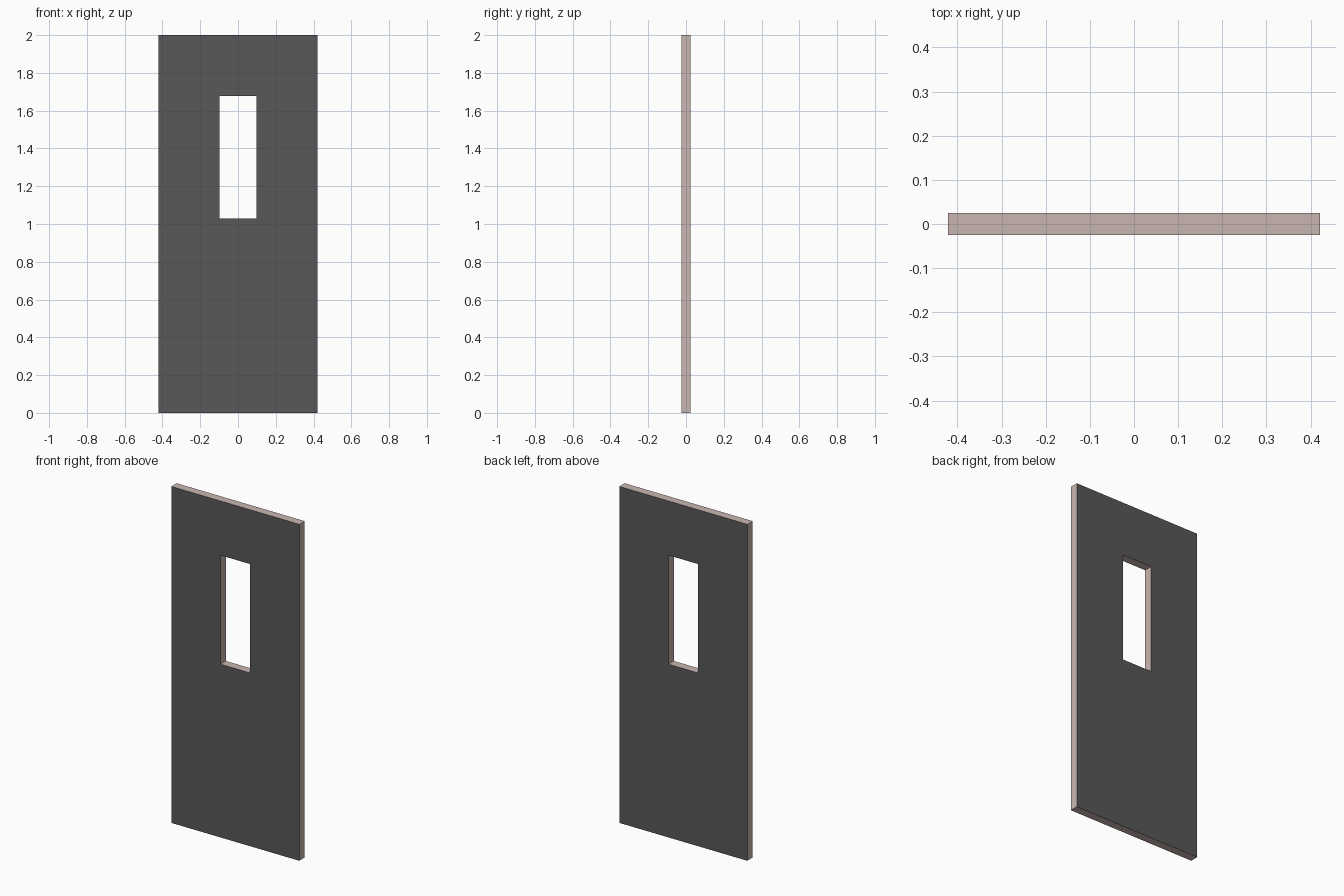
import bpy, bmesh

if "Cube" in bpy.data.objects:
    bpy.data.objects.remove(bpy.data.objects["Cube"])

W, H, T = 0.421, 2.0, 0.025           # half width, height, half thickness
WX, WZ0, WZ1 = 0.098, 1.03, 1.677     # window opening


def flat_colour(name, rgb):
    m = bpy.data.materials.new(name)
    m.diffuse_color = (*rgb, 1.0)
    m.use_nodes = True
    m.node_tree.nodes["Principled BSDF"].inputs["Base Color"].default_value = m.diffuse_color
    return m


def rect(bm, hx, z0, z1):
    return [bm.verts.new((x, -T, z)) for x, z in
            ((-hx, z0), (hx, z0), (hx, z1), (-hx, z1))]


# door panel: a ring of four faces around the window, pulled back to thickness
bm = bmesh.new()
outer = rect(bm, W, 0, H)
inner = rect(bm, WX, WZ0, WZ1)
ring = []
for i in range(4):
    j = (i + 1) % 4
    ring.append(bm.faces.new((outer[i], outer[j], inner[j], inner[i])))
ext = bmesh.ops.extrude_face_region(bm, geom=ring, use_keep_orig=True)
moved = [g for g in ext["geom"] if isinstance(g, bmesh.types.BMVert)]
bmesh.ops.translate(bm, verts=moved, vec=(0, 2 * T, 0))
bmesh.ops.recalc_face_normals(bm, faces=bm.faces)

# grey broad faces, pale edges and window reveal
bm.normal_update()
for f in bm.faces:
    f.material_index = 0 if abs(f.normal.y) > 0.5 else 1

mesh = bpy.data.meshes.new("door_panel")
bm.to_mesh(mesh)
bm.free()
mesh.materials.append(flat_colour("dark grey", (0.098, 0.098, 0.1)))
mesh.materials.append(flat_colour("pale pinkish edge", (0.59, 0.47, 0.44)))
door = bpy.data.objects.new("door_panel", mesh)
bpy.context.collection.objects.link(door)
